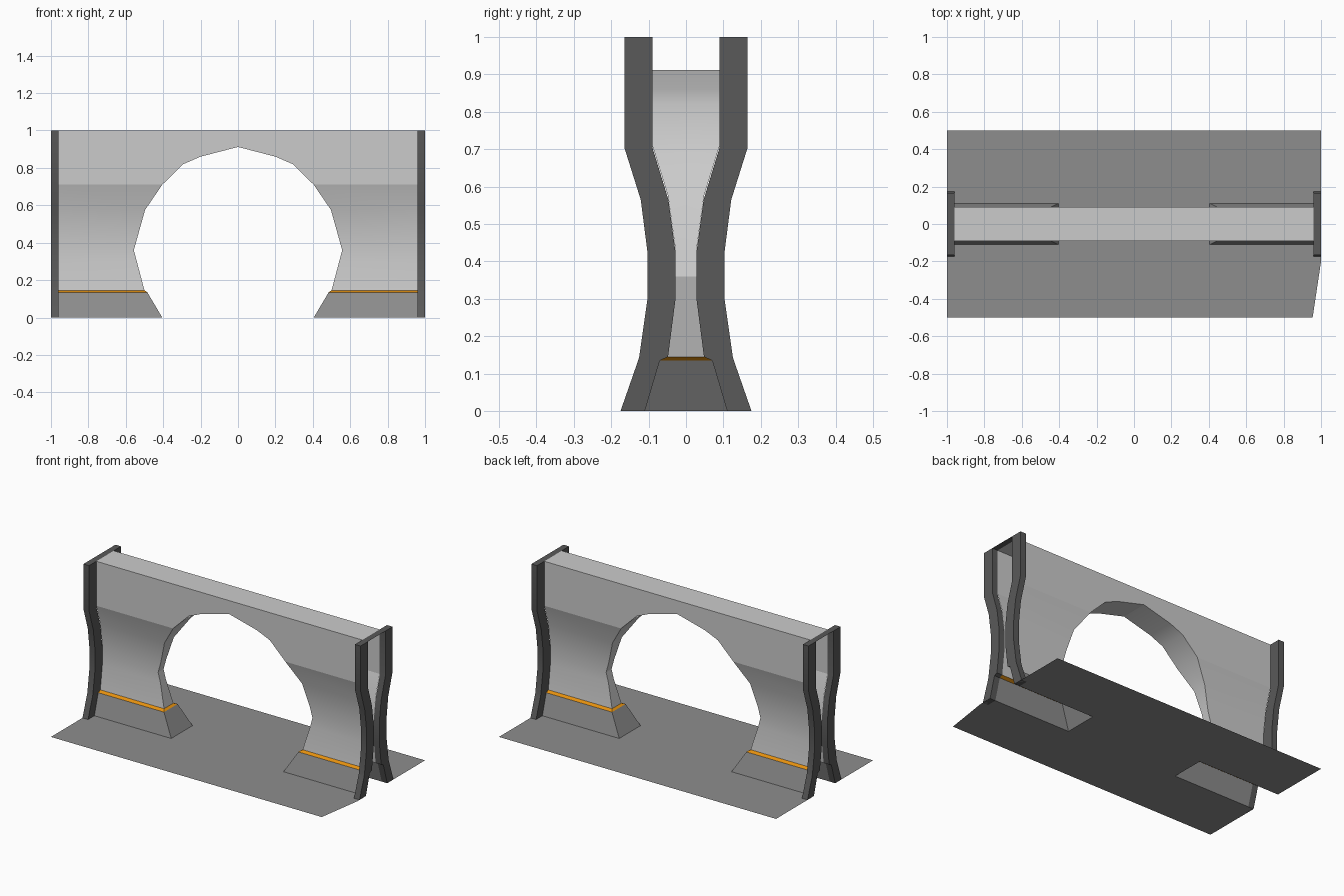
import bpy, bmesh, math

if "Cube" in bpy.data.objects:
    bpy.data.objects.remove(bpy.data.objects["Cube"])


def material(name, col):
    m = bpy.data.materials.new(name)
    m.diffuse_color = (*col, 1)
    m.use_nodes = True
    m.node_tree.nodes["Principled BSDF"].inputs["Base Color"].default_value = m.diffuse_color
    return m


LIGHT = material("light_grey", (0.60, 0.60, 0.60))
MID = material("mid_grey", (0.27, 0.27, 0.27))
DARK = material("dark_grey", (0.10, 0.10, 0.10))
ORANGE = material("orange", (0.80, 0.29, 0.005))


def build(name, faces, mats, mirror=True, smooth=False, trim_z=None, crease_z=None):
    """Faces given for the +x +y quarter, mirrored into all four quarters."""
    bm = bmesh.new()
    signs = [(a, b) for a in (1, -1) for b in (1, -1)] if mirror else [(1, 1)]
    for sx, sy in signs:
        for f in faces:
            f = f if sx * sy > 0 else f[::-1]
            bm.faces.new([bm.verts.new((sx * x, sy * y, z)) for x, y, z in f])
    bmesh.ops.remove_doubles(bm, verts=bm.verts, dist=1e-4)
    if mirror:
        bmesh.ops.recalc_face_normals(bm, faces=bm.faces)
    for f in bm.faces:
        f.smooth = smooth
        if trim_z and f.calc_center_median().z > trim_z:
            f.material_index = 1
    for e in bm.edges:
        a, b = (v.co for v in e.verts)
        crease = crease_z and abs(a.z - crease_z) < 1e-3 and abs(b.z - crease_z) < 1e-3 and abs(a.y - b.y) < 1e-3
        if crease or (len(e.link_faces) == 2 and e.calc_face_angle() > math.radians(25)):
            e.smooth = False
    me = bpy.data.meshes.new(name)
    bm.to_mesh(me)
    bm.free()
    for m in mats:
        me.materials.append(m)
    ob = bpy.data.objects.new(name, me)
    bpy.context.collection.objects.link(ob)
    return ob


def lerp(table, z):
    for (z0, v0), (z1, v1) in zip(table, table[1:]):
        if z0 <= z <= z1:
            return v0 + (v1 - v0) * (z - z0) / (z1 - z0)


XE = 0.96  # wall end, where the end frames begin

# Wall side profile (z, half thickness) and arch outline (z, half width)
side = [(0.145, 0.048), (0.30, 0.028), (0.43, 0.028), (0.575, 0.048), (0.71, 0.09), (1.0, 0.09)]
arch = [(0.145, 0.50), (0.36, 0.557), (0.575, 0.497), (0.71, 0.405),
        (0.82, 0.293), (0.86, 0.20), (0.912, 0.0), (1.0, 0.0)]
levels = sorted({z for z, _ in side + arch})

# Hollow wall: sides, arch underside and top
faces = []
for z0, z1 in zip(levels, levels[1:]):
    y0, y1 = lerp(side, z0), lerp(side, z1)
    x0, x1 = lerp(arch, z0), lerp(arch, z1)
    faces.append([(x0, y0, z0), (XE, y0, z0), (XE, y1, z1), (x1, y1, z1)])
    if z1 < 0.95:
        faces.append([(x0, 0, z0), (x0, y0, z0), (x1, y1, z1), (x1, 0, z1)])
faces.append([(0, 0, 1), (XE, 0, 1), (XE, 0.09, 1), (0, 0.09, 1)])
build("arched_wall", faces, [LIGHT], smooth=True, crease_z=0.71)

# Plinths with the orange trim as their upper ring
rings = [(0, 0.405, 0.11), (0.135, 0.485, 0.07), (0.145, 0.50, 0.048)]
faces = []
for (z0, x0, y0), (z1, x1, y1) in zip(rings, rings[1:]):
    faces.append([(x0, y0, z0), (XE, y0, z0), (XE, y1, z1), (x1, y1, z1)])
    faces.append([(x0, 0, z0), (x0, y0, z0), (x1, y1, z1), (x1, 0, z1)])
build("plinths", faces, [MID, ORANGE], trim_z=0.136)

# End frame posts: (z, inner y, outer y)
post = [(0, 0.11, 0.175), (0.135, 0.07, 0.128), (0.145, 0.048, 0.125), (0.30, 0.028, 0.103),
        (0.425, 0.028, 0.103), (0.565, 0.047, 0.121), (0.705, 0.09, 0.165), (1.0, 0.09, 0.165)]
faces = []
for (z0, i0, o0), (z1, i1, o1) in zip(post, post[1:]):
    for x in (XE, 1):
        faces.append([(x, i0, z0), (x, o0, z0), (x, o1, z1), (x, i1, z1)])
    for a, b in ((i0, i1), (o0, o1)):
        faces.append([(XE, a, z0), (1, a, z0), (1, b, z1), (XE, b, z1)])
for z, i, o in (post[0], post[-1]):
    faces.append([(XE, i, z), (1, i, z), (1, o, z), (XE, o, z)])
build("end_frame_posts", faces, [DARK], smooth=True)

# Thin strip joining the posts across the top
build("end_frame_tops", [[(XE, 0, 1), (1, 0, 1), (1, 0.09, 1), (XE, 0.09, 1)]], [DARK])

# Floor, open below the plinths, one front corner trimmed
build("floor", [
    [(-1, -0.5, 0), (0.955, -0.5, 0), (1, -0.2, 0), (1, -0.11, 0),
     (0.405, -0.11, 0), (-0.405, -0.11, 0), (-1, -0.11, 0)],
    [(-0.405, -0.11, 0), (0.405, -0.11, 0), (0.405, 0.11, 0), (-0.405, 0.11, 0)],
    [(-1, 0.11, 0), (-0.405, 0.11, 0), (0.405, 0.11, 0), (1, 0.11, 0), (1, 0.5, 0), (-1, 0.5, 0)],
], [MID], mirror=False)
